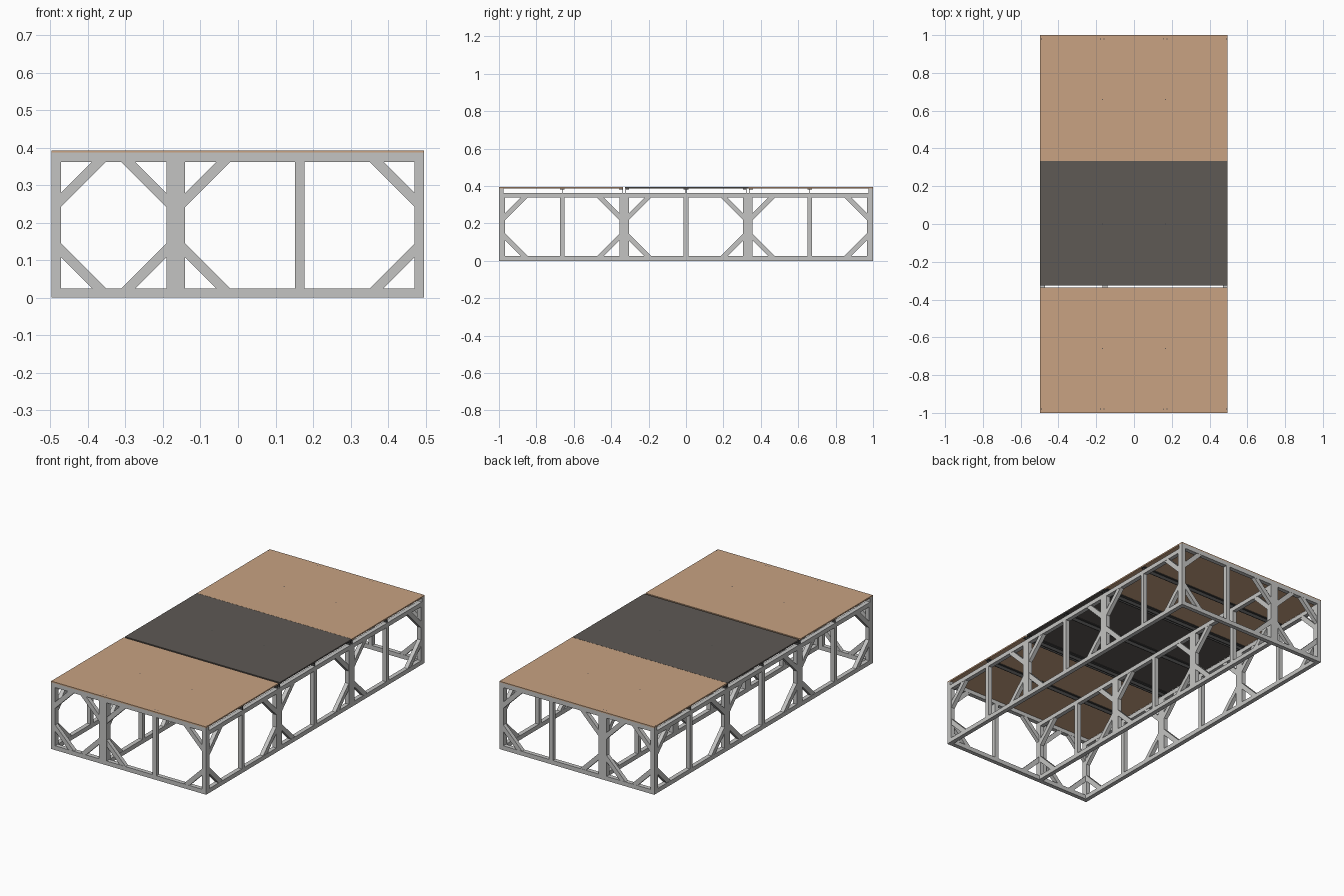
import bpy, bmesh, math

if "Cube" in bpy.data.objects:
    bpy.data.objects.remove(bpy.data.objects["Cube"])

def material(name, rgb):
    m = bpy.data.materials.new(name)
    m.diffuse_color = (*rgb, 1)
    m.use_nodes = True
    m.node_tree.nodes["Principled BSDF"].inputs["Base Color"].default_value = m.diffuse_color
    return m

STEEL = material("galvanised grey", (0.55, 0.55, 0.54))
WOOD = material("tan board", (0.58, 0.365, 0.225))
DARK = material("charcoal board", (0.112, 0.100, 0.089))
IRON = material("dark iron", (0.06, 0.06, 0.06))

T = 0.025            # tube width
NEAR, FAR = 0.083, 0.120   # brace distances from an inner corner

def finish(name, bm, mat):
    bmesh.ops.recalc_face_normals(bm, faces=bm.faces)
    me = bpy.data.meshes.new(name)
    bm.to_mesh(me)
    bm.free()
    me.materials.append(mat)
    ob = bpy.data.objects.new(name, me)
    bpy.context.collection.objects.link(ob)
    return ob

def prism(bm, pts, axis, d0, d1):
    """Extrude a (u, z) polygon along depth; axis 'x' means u runs along x."""
    def co(u, z, d):
        return (u, d, z) if axis == 'x' else (d, u, z)
    a = [bm.verts.new(co(u, z, d0)) for u, z in pts]
    b = [bm.verts.new(co(u, z, d1)) for u, z in pts]
    bm.faces.new(a)
    bm.faces.new(b)
    n = len(pts)
    for i in range(n):
        j = (i + 1) % n
        bm.faces.new((a[i], a[j], b[j], b[i]))

def rect(bm, u0, u1, z0, z1, axis, d0, d1):
    prism(bm, [(u0, z0), (u1, z0), (u1, z1), (u0, z1)], axis, d0, d1)

def truss(name, axis, modules, height, d0, d1):
    """Rails, posts and corner braces for a row of joined modules."""
    bm = bmesh.new()
    u_min, u_max = modules[0][0], modules[-1][1]
    rect(bm, u_min, u_max, 0, T, axis, d0, d1)
    rect(bm, u_min, u_max, height - T, height, axis, d0, d1)
    for u0, u1, mid in modules:
        posts = [u0, u1 - T] + ([(u0 + u1 - T) / 2] if mid else [])
        for p in posts:
            rect(bm, p, p + T, T, height - T, axis, d0, d1)
        # four corner braces, slightly thinner than the tubes
        for u, su in ((u0 + T, 1), (u1 - T, -1)):
            for z, sz in ((T, 1), (height - T, -1)):
                prism(bm, [(u + su * NEAR, z), (u + su * FAR, z),
                           (u, z + sz * FAR), (u, z + sz * NEAR)],
                      axis, d0 + 0.001, d1 - 0.001)
    return finish(name, bm, STEEL)

# end frames
ends = [(-0.497, -0.166, False), (-0.166, 0.496, True)]
truss("front_frame", 'x', ends, 0.387, -1.0, -0.975)
truss("back_frame", 'x', ends, 0.387, 0.975, 1.0)

# long frames: both sides and the inner one
sides = [(-0.992, -0.331, True), (-0.331, 0.331, True), (0.331, 0.992, True)]
truss("left_frame", 'y', sides, 0.362, -0.497, -0.472)
truss("right_frame", 'y', sides, 0.362, 0.471, 0.496)
truss("inner_frame", 'y', sides, 0.362, -0.166, -0.141)

# cross bearers under the boards
W = 0.003
def bearer(name, y, left, right):
    bm = bmesh.new()
    rect(bm, y - W / 2, y + W / 2, 0.362, 0.382, 'y', -0.495, 0.494)
    rect(bm, y - left, y + right, 0.382, 0.385, 'y', -0.495, 0.494)
    finish(name, bm, IRON)

for i, y in enumerate((-0.661, 0.0, 0.661)):
    bearer(f"middle_bearer_{i}", y, 0.0125, 0.0125)
for i, y in enumerate((-0.331, 0.331)):
    bearer(f"seam_bearer_front_{i}", y - 0.008, 0.018, W / 2)
    bearer(f"seam_bearer_back_{i}", y + 0.008, W / 2, 0.018)

# deck boards
for name, y0, y1, mat in (("front_board", -1.0, -0.336, WOOD),
                          ("middle_board", -0.326, 0.333, DARK),
                          ("back_board", 0.334, 1.0, WOOD)):
    bm = bmesh.new()
    rect(bm, -0.497, 0.496, 0.385, 0.393, 'x', y0, y1)
    finish(name, bm, mat)

# screw heads
bm = bmesh.new()
spots = [(x, y) for y in (-0.98, 0.98)
         for x in (-0.49, -0.178, -0.158, 0.155, 0.175, 0.489)]
spots += [(x, y) for y in (-0.66, 0, 0.66) for x in (-0.166, 0.166)]
for x, y in spots:
    r = bmesh.ops.create_circle(bm, cap_ends=True, segments=8, radius=0.003)
    bmesh.ops.translate(bm, verts=r["verts"], vec=(x, y, 0.3935))
finish("screw_heads", bm, IRON)
